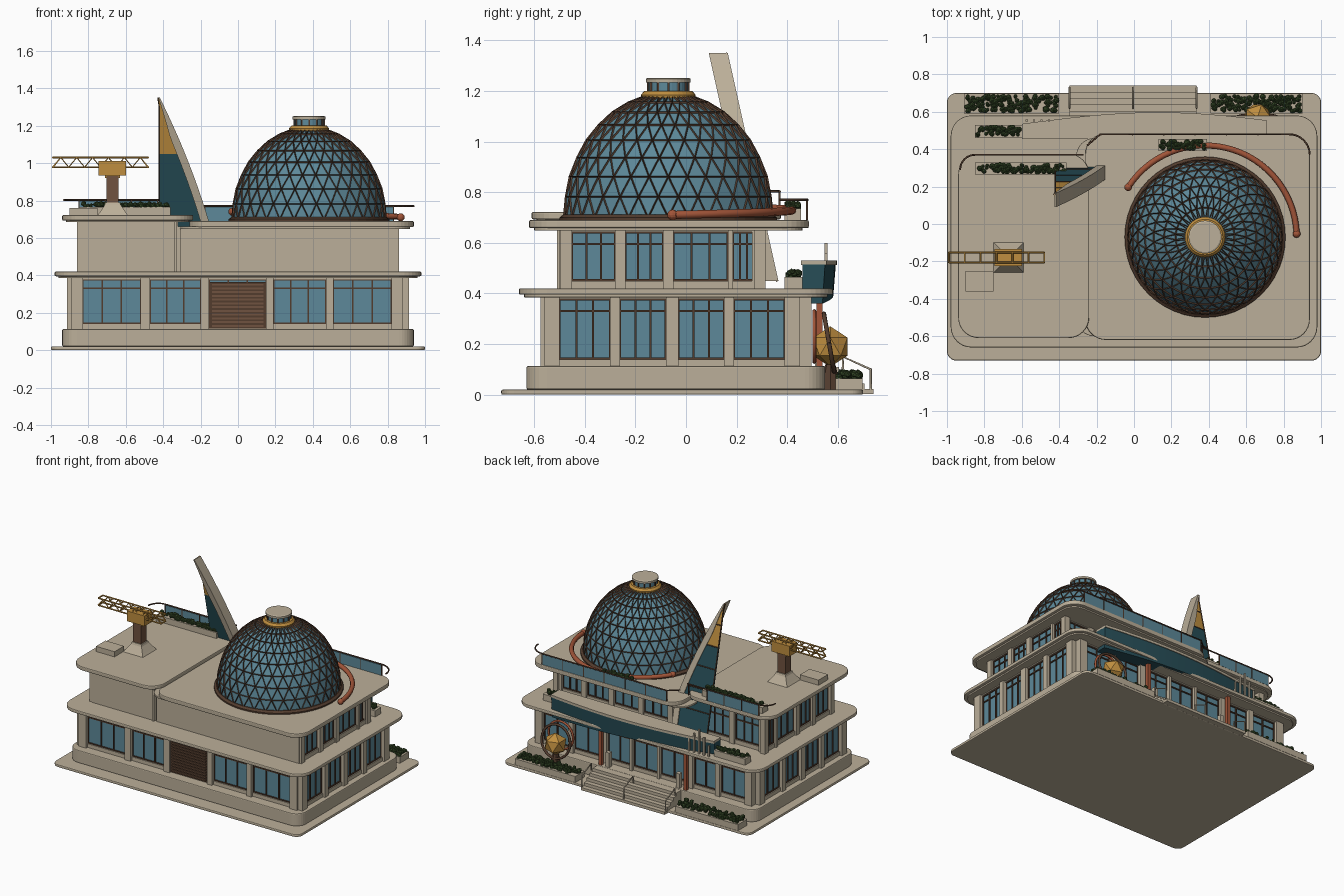
import bpy, bmesh, random
from math import sin, cos, pi, radians
from mathutils import Vector, Matrix

random.seed(4)
cube = bpy.data.objects.get("Cube")
if cube:
    bpy.data.objects.remove(cube, do_unlink=True)


def material(name, r, g, b):
    m = bpy.data.materials.new(name)
    m.use_nodes = True
    m.diffuse_color = (r, g, b, 1)
    m.node_tree.nodes["Principled BSDF"].inputs["Base Color"].default_value = (r, g, b, 1)
    return m


STONE = material("warm stone", .50, .43, .32)
GLASS = material("blue glass", .11, .25, .32)
TEAL = material("dark teal", .02, .075, .095)
GOLD = material("gold", .52, .27, .05)
BROWN = material("dark brown", .085, .045, .027)
ORANGE = material("burnt orange", .36, .09, .04)
LEAF = material("leaf green", .035, .065, .02)
MAST = material("mast brown", .16, .085, .05)


def finish(name, bm, *mats):
    bmesh.ops.recalc_face_normals(bm, faces=bm.faces)
    me = bpy.data.meshes.new(name)
    bm.to_mesh(me)
    bm.free()
    ob = bpy.data.objects.new(name, me)
    bpy.context.collection.objects.link(ob)
    for m in mats:
        me.materials.append(m)
    return ob


def add_box(bm, x0, x1, y0, y1, z0, z1):
    mat = Matrix.Translation(((x0 + x1) / 2, (y0 + y1) / 2, (z0 + z1) / 2))
    mat = mat @ Matrix.Diagonal((abs(x1 - x0), abs(y1 - y0), abs(z1 - z0), 1))
    return bmesh.ops.create_cube(bm, size=1, matrix=mat)["verts"]


def boxes(name, mat, *dims):
    bm = bmesh.new()
    for d in dims:
        add_box(bm, *d)
    return finish(name, bm, mat)


def slab(name, x0, x1, y0, y1, z0, z1, radius, lip=.006):
    """Plate with rounded corners and softened rim."""
    bm = bmesh.new()
    add_box(bm, x0, x1, y0, y1, z0, z1)
    upright = [e for e in bm.edges if abs(e.verts[0].co.z - e.verts[1].co.z) > .001]
    bmesh.ops.bevel(bm, geom=upright, offset=radius, segments=8, profile=.5, affect='EDGES')
    rim = [e for e in bm.edges if abs(e.verts[0].co.z - e.verts[1].co.z) < .001]
    bmesh.ops.bevel(bm, geom=rim, offset=lip, segments=2, profile=.5, affect='EDGES')
    return finish(name, bm, STONE)


def loft(name, sections, *mats):
    bm = bmesh.new()
    rings = [[bm.verts.new(p) for p in s] for s in sections]
    n = len(rings[0])
    for a, b in zip(rings, rings[1:]):
        for i in range(n):
            bm.faces.new((a[i], a[(i + 1) % n], b[(i + 1) % n], b[i]))
    bm.faces.new(rings[0])
    bm.faces.new(rings[-1])
    return finish(name, bm, *mats)


def lathe(name, mat, cx, cy, profile, segs=32, turn=0.0):
    return loft(name, [[(cx + r * cos(turn + 2 * pi * i / segs), cy + r * sin(turn + 2 * pi * i / segs), z)
                        for i in range(segs)] for r, z in profile], mat)


def tubes(name, mat, radius, *paths, sides=2):
    cu = bpy.data.curves.new(name, 'CURVE')
    cu.dimensions = '3D'
    cu.bevel_depth, cu.bevel_resolution, cu.use_fill_caps = radius, sides, True
    for path in paths:
        sp = cu.splines.new('POLY')
        sp.points.add(len(path) - 1)
        for p, co in zip(sp.points, path):
            p.co = (*co, 1)
    cu.materials.append(mat)
    ob = bpy.data.objects.new(name, cu)
    bpy.context.collection.objects.link(ob)
    bpy.ops.object.select_all(action='DESELECT')
    bpy.context.view_layer.objects.active = ob
    ob.select_set(True)
    bpy.ops.object.convert(target='MESH')


def facade(name, axis, d, bays, z0, z1, pillar=.035, first=.06, panes=3):
    """Row of glazed bays with pillars between; d is the signed wall plane."""
    s = 1 if d > 0 else -1

    def part(u0, u1, depth, za, zb):
        span, out = (u0, u1), (d - s * .01, d + s * depth)
        return (*out, *span, za, zb) if axis == 'x' else (*span, *out, za, zb)

    glass = [part(a, b, .004, z0 + .03, z1 - .01) for a, b in bays]
    posts, bars = [], []
    edges = [bays[0][0] - first] + [u for bay in bays for u in bay] + [bays[-1][1] + first]
    for a, b in zip(edges[::2], edges[1::2]):
        posts.append(part(a, b, pillar, z0, z1))
    posts += [part(edges[0], edges[-1], .018, z0, z0 + .03), part(edges[0], edges[-1], .018, z1 - .012, z1)]
    for a, b in bays:
        bars += [part(a + (b - a) * i / panes - .004, a + (b - a) * i / panes + .004, .012, z0 + .03, z1 - .01)
                 for i in range(panes + 1)]
        bars += [part(a, b, .011, z - .004, z + .004) for z in (z0 + .033, z1 - .06, z1 - .014)]
    boxes(name + "_glass", GLASS, *glass)
    boxes(name + "_pillars", STONE, *posts)
    boxes(name + "_frames", BROWN, *bars)


# Ground, plinth and floor plates
slab("base_plate", -1, 1, -.73, .70, 0, .02, .05)
slab("plinth", -.94, .94, -.63, .55, .02, .113, .08)
slab("terrace_soffit", -.96, .96, -.64, .56, .385, .40, .1, .003)
slab("terrace_slab", -.98, .98, -.66, .58, .395, .42, .11)
slab("right_roof_soffit", -.31, .92, -.6, .46, .648, .662, .1, .003)
slab("right_roof", -.26, .94, -.62, .485, .658, .69, .11)
slab("left_roof_soffit", -.92, -.26, -.59, .35, .685, .70, .1, .003)
slab("left_roof", -.94, -.24, -.61, .375, .693, .722, .11)
boxes("building_core", STONE, (-.875, .875, -.535, .455, .1, .39), (-.33, .825, -.48, .27, .41, .66),
      (-.825, -.32, -.48, .27, .41, .70))

# Ground floor walls
side_bays = [(-.5, -.3), (-.26, -.08), (-.03, .15), (.19, .39)]
for side, label in ((1, "left"), (-1, "right")):
    facade("ground_" + label, 'x', .88 * side, side_bays, .11, .39)
facade("ground_front", 'y', -.54, [(-.83, -.52), (-.47, -.2), (-.155, .15), (.19, .47), (.51, .82)], .11, .39)
facade("ground_back", 'y', .46, [(-.82, -.62), (-.58, -.4), (-.34, -.13), (-.11, .09), (.11, .3),
                                 (.36, .57), (.61, .82)], .11, .39, panes=2)

# Slatted service door
boxes("service_door", BROWN, (-.155, .15, -.56, -.53, .115, .365))
boxes("door_slats", MAST, *[(-.14, .135, -.568, -.55, .125 + .02 * i, .135 + .02 * i) for i in range(12)])

# Upper floor walls
upper_bays = [(-.45, -.28), (-.24, -.09), (-.05, .165), (.185, .27)]
for side, label in ((1, "left"), (-1, "right")):
    facade("upper_" + label, 'x', .83 * side, upper_bays, .42, .655 if side > 0 else .695, .03, .045)
facade("upper_back", 'y', .27, [(-.8, -.6), (-.56, -.36), (-.3, -.1), (-.06, .14), (.18, .38), (.42, .6), (.64, .8)],
       .42, .655, .03, .05)
boxes("upper_front_wall", STONE, (-.835, -.325, -.5, -.47, .42, .70), (-.31, .845, -.5, -.47, .42, .66),
      (-.34, -.325, -.51, -.47, .42, .69), (-.86, -.835, -.49, -.46, .42, .69))

# Lattice dome
DX, DY, SEGS, ROWS = .38, -.07, 32, 8
bm = bmesh.new()
rings = []
for row in range(ROWS + 1):
    t = radians(77) * row / ROWS
    rings.append([bm.verts.new((DX + .41 * cos(t) * cos(2 * pi * (i + row % 2 / 2) / SEGS),
                                DY + .41 * cos(t) * sin(2 * pi * (i + row % 2 / 2) / SEGS),
                                .70 + .49 * sin(t))) for i in range(SEGS)])
for row, (a, b) in enumerate(zip(rings, rings[1:])):
    for i in range(SEGS):
        j = (i + 1) % SEGS
        if row % 2:
            bm.faces.new((a[i], b[j], b[i]))
            bm.faces.new((a[i], a[j], b[j]))
        else:
            bm.faces.new((a[i], a[j], b[i]))
            bm.faces.new((a[j], b[j], b[i]))
dome = finish("dome_glass", bm, GLASS)
lattice = bpy.data.objects.new("dome_lattice", dome.data.copy())
bpy.context.collection.objects.link(lattice)
lattice.data.materials[0] = BROWN
wire = lattice.modifiers.new("bars", 'WIREFRAME')
wire.thickness, wire.offset, wire.use_even_offset = .013, 0, False
lathe("dome_kerb", BROWN, DX, DY, [(.43, .685), (.43, .70), (.415, .712), (.40, .712)], 48)
lathe("dome_collar", GOLD, DX, DY, [(.105, 1.168), (.108, 1.185), (.095, 1.20)])
lathe("lantern_glass", GLASS, DX, DY, [(.078, 1.19), (.078, 1.24)])
boxes("lantern_posts", BROWN, *[(DX + .08 * cos(a) - .004, DX + .08 * cos(a) + .004, DY + .08 * sin(a) - .004,
                                 DY + .08 * sin(a) + .004, 1.19, 1.24) for a in [i * pi / 6 for i in range(12)]])
lathe("lantern_cap", STONE, DX, DY, [(.088, 1.234), (.088, 1.248), (.08, 1.252)])

# Curved orange arm round the dome
arc = [(DX + .49 * cos(radians(a)), DY + .49 * sin(radians(a)), .71 + .03 * a / 145) for a in range(2, 148, 5)]
tubes("dome_arm", ORANGE, .016, arc)
bm = bmesh.new()
for p in (arc[0], arc[-1]):
    bmesh.ops.create_uvsphere(bm, u_segments=12, v_segments=8, radius=.021, matrix=Matrix.Translation(p))
finish("dome_arm_ends", bm, ORANGE)

# Sail-shaped fin
ribbon, sheet, ribs = [], [], []
for k in range(19):
    z = 1.35 - .9 * k / 18
    u = (1.35 - z) / .66
    x = -.418 + .262 * min(u * (1.25 - .25 * u), 1.07)
    y = .165 + .2 * k / 18
    w = .008 + .037 * min(1, 3 * u)
    ribbon.append([(x - w, y - .075, z), (x, y - .075, z), (x, y, z), (x - w, y, z)])
    left = min(-.42, x - w - .002)
    sheet.append([(left, y - .02, z), (x - w / 2, y - .02, z), (x - w / 2, y - .006, z), (left, y - .006, z)])
    if k % 3 == 0 and k:
        ribs.append([(left, y - .006, z), (x - w, y - .006, z)])
loft("fin_rim", ribbon, STONE)
fin = loft("fin_panel", sheet, TEAL, GOLD)
for f in fin.data.polygons:
    f.material_index = int(f.center.z > 1.05)
tubes("fin_ribs", BROWN, .004, *ribs, [s[3] for s in sheet], [s[2] for s in sheet])

# Curved entrance canopy
fascia, cover = [], []
for k in range(25):
    t = k / 24
    x, yo = .71 - 1.31 * t, .53 + .062 * sin(pi * (t * .9 + .1))
    fascia.append([(x, .46, .36 + .07 * t), (x, yo - .01, .36 + .07 * t), (x, yo, .515), (x, .46, .515)])
    cover.append([(x, .455, .512), (x, yo + .005, .512), (x, yo + .005, .53), (x, .455, .53)])
loft("canopy_fascia", fascia, TEAL)
loft("canopy_top", cover, STONE)
boxes("canopy_pinnacles", STONE, *[(x, x + .012, .548, .56, .42, z) for x, z in
                                   ((-.42, .52), (-.46, .56), (-.5, .6), (-.54, .55), (-.58, .5))])

# Entrance steps, rails and posts
boxes("entrance_steps", STONE, *[(-.345, .335, .5, .74 - .034 * i, .002, .022 * (i + 1)) for i in range(5)])
tubes("step_rails", STONE, .005, *[[(x, .73, .02), (x, .73, .1), (x, .62, .15), (x, .62, .1)]
                                   for x in (-.345, -.005, .335)])
boxes("entrance_posts", ORANGE, *[(x - .012, x + .012, .515, .54, .11, .39) for x in (-.37, .32)])
boxes("ticket_stands", STONE, *[(x - .015, x + .015, .51, .54, .11, .22) for x in (-.31, .26)])

# Faceted gold sculpture with hoops
bm = bmesh.new()
bmesh.ops.create_icosphere(bm, subdivisions=1, radius=.08, matrix=Matrix.Translation((.66, .57, .19)))
finish("gold_polyhedron", bm, GOLD)
lathe("sculpture_stand", BROWN, .66, .57, [(.045, .02), (.02, .12)], 8)
hoop = [(cos(2 * pi * i / 32), sin(2 * pi * i / 32)) for i in range(33)]
tubes("sculpture_hoop", BROWN, .009, [(.66 + .115 * c, .565 - .02 * s, .205 + .115 * s) for c, s in hoop])
tubes("sculpture_back_hoop", ORANGE, .008, [(.66 + .1 * c, .507, .23 + .1 * s) for c, s in hoop])

# Planters with clustered foliage
for label, x0, x1, y0, y1, z in (("ground_right", -.91, -.4, .59, .698, .02), ("ground_left", .41, .9, .59, .698, .02),
                                 ("terrace_right", -.85, -.6, .46, .53, .42), ("terrace_left", .6, .84, .39, .46, .42),
                                 ("left_roof", -.85, -.36, .265, .33, .72), ("right_roof", .13, .39, .39, .455, .69)):
    boxes(label + "_planter", STONE, (x0, x1, y0, y1, z, z + .045))
    bm = bmesh.new()
    for i in range(int((x1 - x0) * (y1 - y0) * 3200)):
        spot = Vector((random.uniform(x0 + .012, x1 - .012), random.uniform(y0 + .012, y1 - .012),
                       z + random.uniform(.045, .065)))
        bmesh.ops.create_icosphere(bm, subdivisions=1, radius=random.uniform(.009, .017),
                                   matrix=Matrix.Translation(spot))
    finish(label + "_foliage", bm, LEAF)

# Roof railings with glass panels
bend = [radians(a) for a in range(0, 91, 15)]
left_rail = [(-.85 - .08 * cos(a), .29 + .08 * sin(a), .803) for a in bend] + [(-.27, .37, .803)]
right_rail = [(.83 + .11 * cos(a), .37 + .11 * sin(a), .77) for a in bend] + [(-.18, .48, .77), (-.25, .42, .77)]
tubes("roof_rails", BROWN, .005, left_rail, right_rail)
boxes("rail_glass", GLASS, (-.85, -.43, .367, .372, .722, .798), (-.18, .83, .475, .48, .69, .765))
boxes("rail_posts", BROWN, *[(x - .003, x + .003, .365, .373, .72, .80) for x in (-.85, -.71, -.57, -.43, -.28)],
      *[(-.18 + .168 * i, -.174 + .168 * i, .474, .482, .69, .77) for i in range(7)])

# Roof crane and service box
CX, CY = -.67, -.18
lathe("crane_foot", STONE, CX, CY, [(.115, .72), (.10, .735), (.062, .775), (.055, .79)], 4, pi / 4)
lathe("crane_mast", MAST, CX, CY, [(.045, .78), (.045, .93)], 4, pi / 4)
boxes("crane_cab", GOLD, (-.745, -.60, -.225, -.135, .935, 1.01), (-.71, -.63, -.21, -.15, .92, .94))
jib = [[(-.99, y, z), (-.48, y, z)] for y in (-.205, -.152) for z in (.978, 1.03)]
for y in (-.205, -.152):
    jib.append([(-.99 + .0425 * i, y, 1.03 if i % 2 else .978) for i in range(13)])
for i in range(7):
    x = -.99 + .085 * i
    jib += [[(x, -.205, z), (x, -.152, z)] for z in (.978, 1.03)]
tubes("crane_jib", GOLD, .005, *jib, sides=1)
boxes("roof_service_box", STONE, (-.9, -.75, -.36, -.25, .72, .76))
